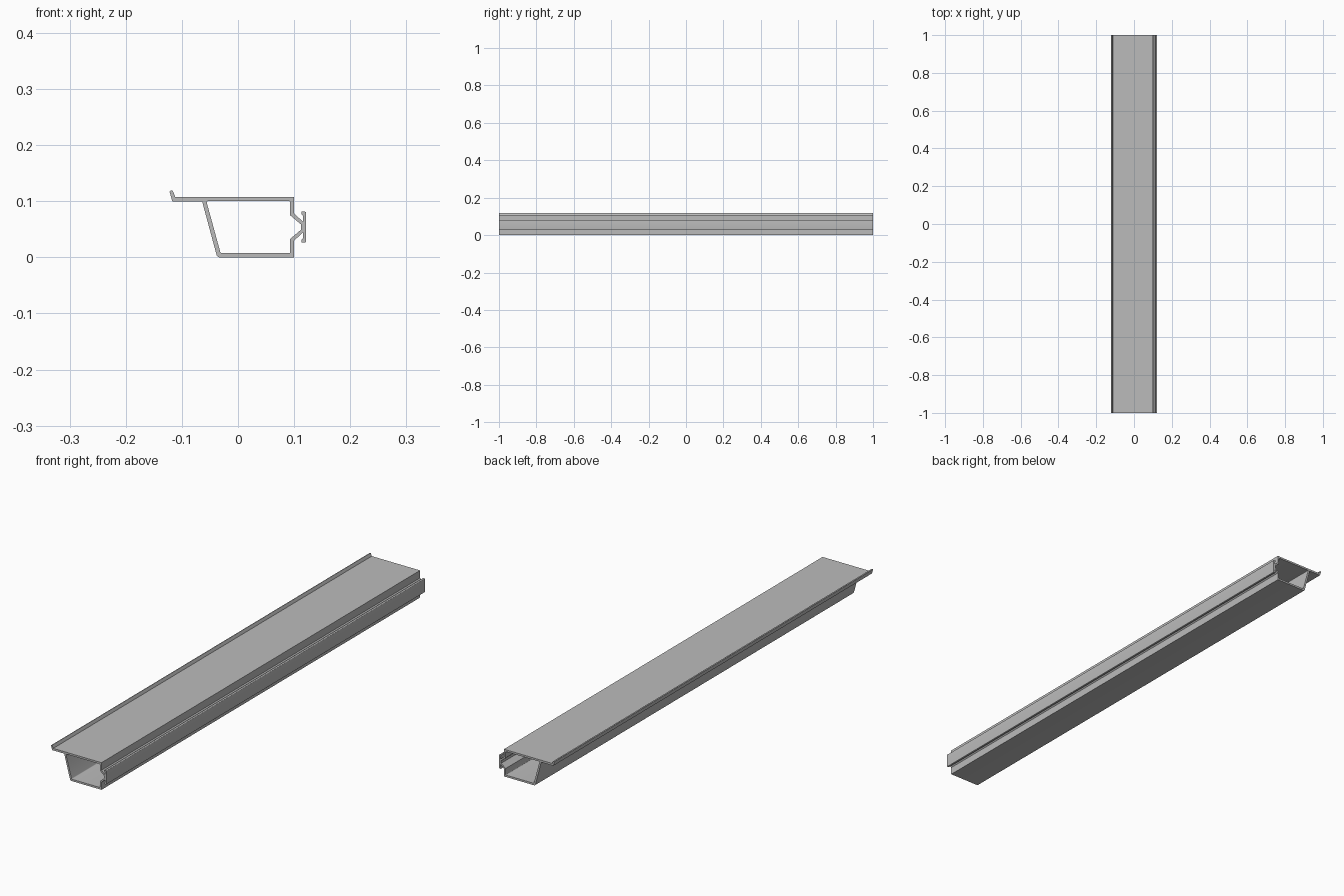
import bpy, bmesh
from mathutils import Vector

cube = bpy.data.objects.get("Cube")
if cube:
    bpy.data.objects.remove(cube, do_unlink=True)

HALF_LENGTH = 1.0
MID_Z = 0.054  # symmetry height of the clip on the +x wall


def mirrored(points):
    """Lower half of a chain followed by its reflection about MID_Z."""
    return points + [(x, 2 * MID_Z - z, r) for x, z, r in reversed(points)]


def rounded(points, steps=4):
    """Closed outline of (x, z, radius) corners with the corners rounded."""
    out = []
    for i, (x, z, r) in enumerate(points):
        p = Vector((x, z))
        if not r:
            out.append(p)
            continue
        a = p + (Vector(points[i - 1][:2]) - p).normalized() * r
        b = p + (Vector(points[(i + 1) % len(points)][:2]) - p).normalized() * r
        for k in range(steps + 1):
            t = k / steps
            out.append(a * (1 - t) ** 2 + p * 2 * t * (1 - t) + b * t * t)
    return out


# Outer outline: flat base, clip rail, top plate, turned-up lip, slanted wall
clip = mirrored([(0.1, 0, 0), (0.1, 0.030, 0), (0.1155, 0.044, 0),
                 (0.1155, 0.033, 0.001), (0.113, 0.031, 0.001),
                 (0.113, 0.0265, 0.001), (0.1215, 0.0265, 0.003)])
lip = [(-0.112, 0.108, 0), (-0.1165, 0.1195, 0.002),
       (-0.1225, 0.1185, 0.003), (-0.117, 0.1, 0.001)]
outer = clip + lip + [(-0.064, 0.1, 0), (-0.037, 0, 0.005)]

# Hollow chamber
cavity = mirrored([(0.093, 0.0075, 0.003), (0.093, 0.033, 0), (0.112, 0.049, 0)])
cavity += [(-0.0565, 0.1005, 0.004), (-0.031, 0.0075, 0.003)]

# Fill the section and extrude it along y
bm = bmesh.new()
edges = []
for outline in (outer, cavity):
    verts = [bm.verts.new((p.x, -HALF_LENGTH, p.y)) for p in rounded(outline)]
    edges += [bm.edges.new((v, verts[i - 1])) for i, v in enumerate(verts)]
bmesh.ops.triangle_fill(bm, edges=edges, use_beauty=True, use_dissolve=False)
swept = bmesh.ops.extrude_face_region(bm, geom=bm.faces[:], use_keep_orig=True)
bmesh.ops.translate(bm, vec=(0, 2 * HALF_LENGTH, 0),
                    verts=[g for g in swept["geom"] if isinstance(g, bmesh.types.BMVert)])
bmesh.ops.recalc_face_normals(bm, faces=bm.faces[:])
mesh = bpy.data.meshes.new("extruded_profile")
bm.to_mesh(mesh)
bm.free()

profile = bpy.data.objects.new("extruded_profile", mesh)
bpy.context.collection.objects.link(profile)

# Single plain grey
grey = bpy.data.materials.new("grey_metal")
grey.use_nodes = True
colour = (0.5, 0.5, 0.5, 1)
grey.diffuse_color = colour
grey.node_tree.nodes["Principled BSDF"].inputs["Base Color"].default_value = colour
mesh.materials.append(grey)

# Smooth the small radii, keep the corners crisp
bpy.ops.object.select_all(action="DESELECT")
profile.select_set(True)
bpy.context.view_layer.objects.active = profile
bpy.ops.object.shade_smooth_by_angle(angle=0.6)
